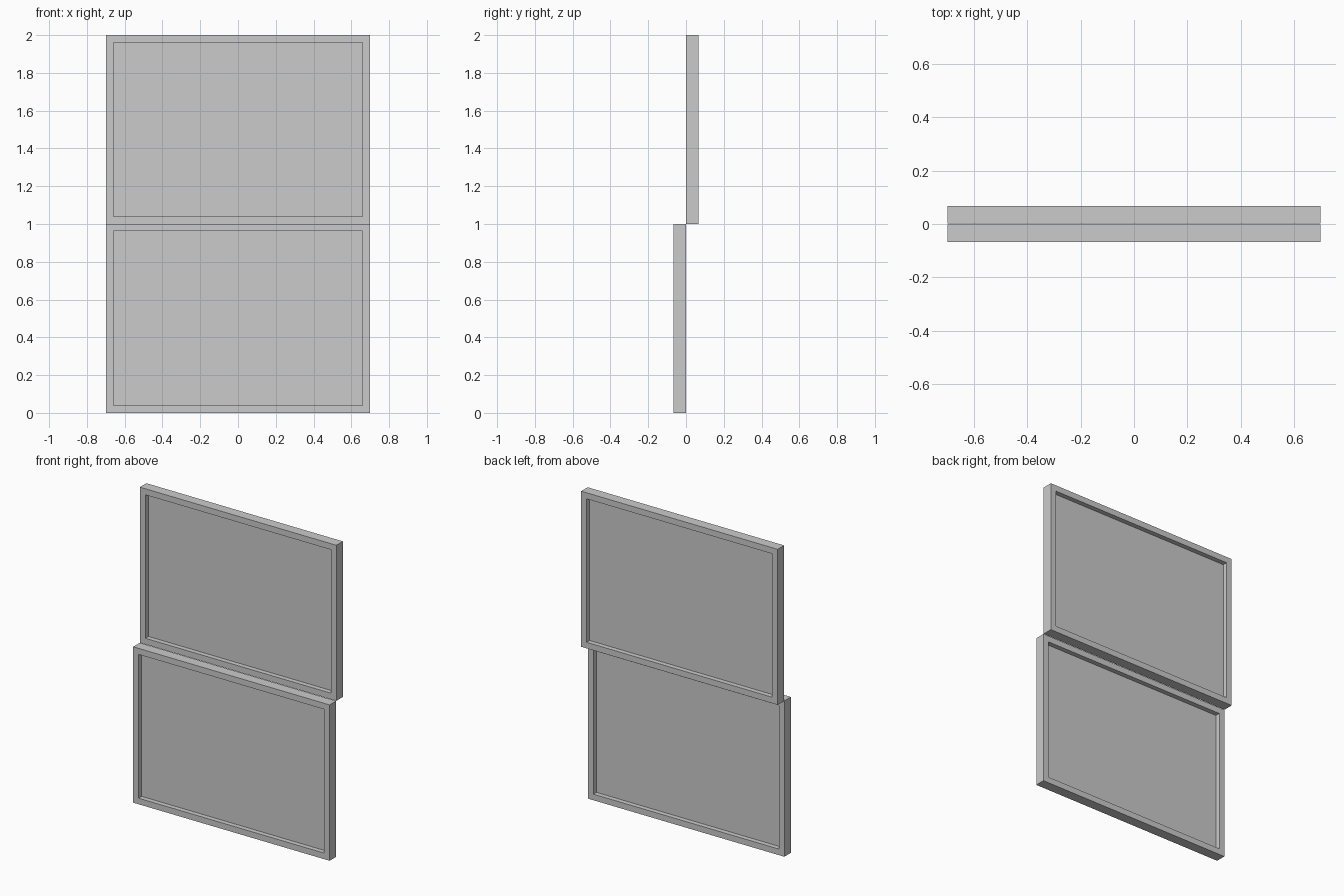
import bpy, bmesh

if "Cube" in bpy.data.objects:
    bpy.data.objects.remove(bpy.data.objects["Cube"])

HALF_W = 0.698   # half width of each sash
BORDER = 0.039   # width of the rails and stiles
DEPTH = 0.066    # thickness of each sash
GLASS = 0.004    # thickness of the pane


def finish(name, bm):
    bmesh.ops.recalc_face_normals(bm, faces=bm.faces)
    mesh = bpy.data.meshes.new(name)
    bm.to_mesh(mesh)
    bm.free()
    obj = bpy.data.objects.new(name, mesh)
    bpy.context.collection.objects.link(obj)
    return obj


def rect(bm, inset, y, z0, z1):
    x = HALF_W - inset
    corners = [(-x, z0 + inset), (x, z0 + inset), (x, z1 - inset), (-x, z1 - inset)]
    return [bm.verts.new((cx, y, cz)) for cx, cz in corners]


def make_frame(name, y0, z0, z1):
    # Four rectangular loops bridged into a closed, hollow frame
    bm = bmesh.new()
    y1 = y0 + DEPTH
    loops = [rect(bm, i, y, z0, z1)
             for i, y in ((0, y0), (0, y1), (BORDER, y1), (BORDER, y0))]
    for k in range(4):
        a, b = loops[k], loops[(k + 1) % 4]
        for j in range(4):
            n = (j + 1) % 4
            bm.faces.new((a[j], a[n], b[n], b[j]))
    return finish(name, bm)


def make_glass(name, y_mid, z0, z1):
    # Thin pane filling the opening at mid depth
    bm = bmesh.new()
    bmesh.ops.create_cube(bm, size=1)
    bmesh.ops.scale(bm, verts=bm.verts,
                    vec=(2 * (HALF_W - BORDER), GLASS, z1 - z0 - 2 * BORDER))
    bmesh.ops.translate(bm, verts=bm.verts, vec=(0, y_mid, (z0 + z1) / 2))
    return finish(name, bm)


# Lower sash in front, upper sash behind
for label, y0, z0, z1 in (("lower", -0.067, 0.0, 1.001),
                          ("upper", 0.001, 1.001, 2.0)):
    make_frame(label + "_sash_frame", y0, z0, z1)
    make_glass(label + "_glass_pane", y0 + DEPTH / 2, z0, z1)
